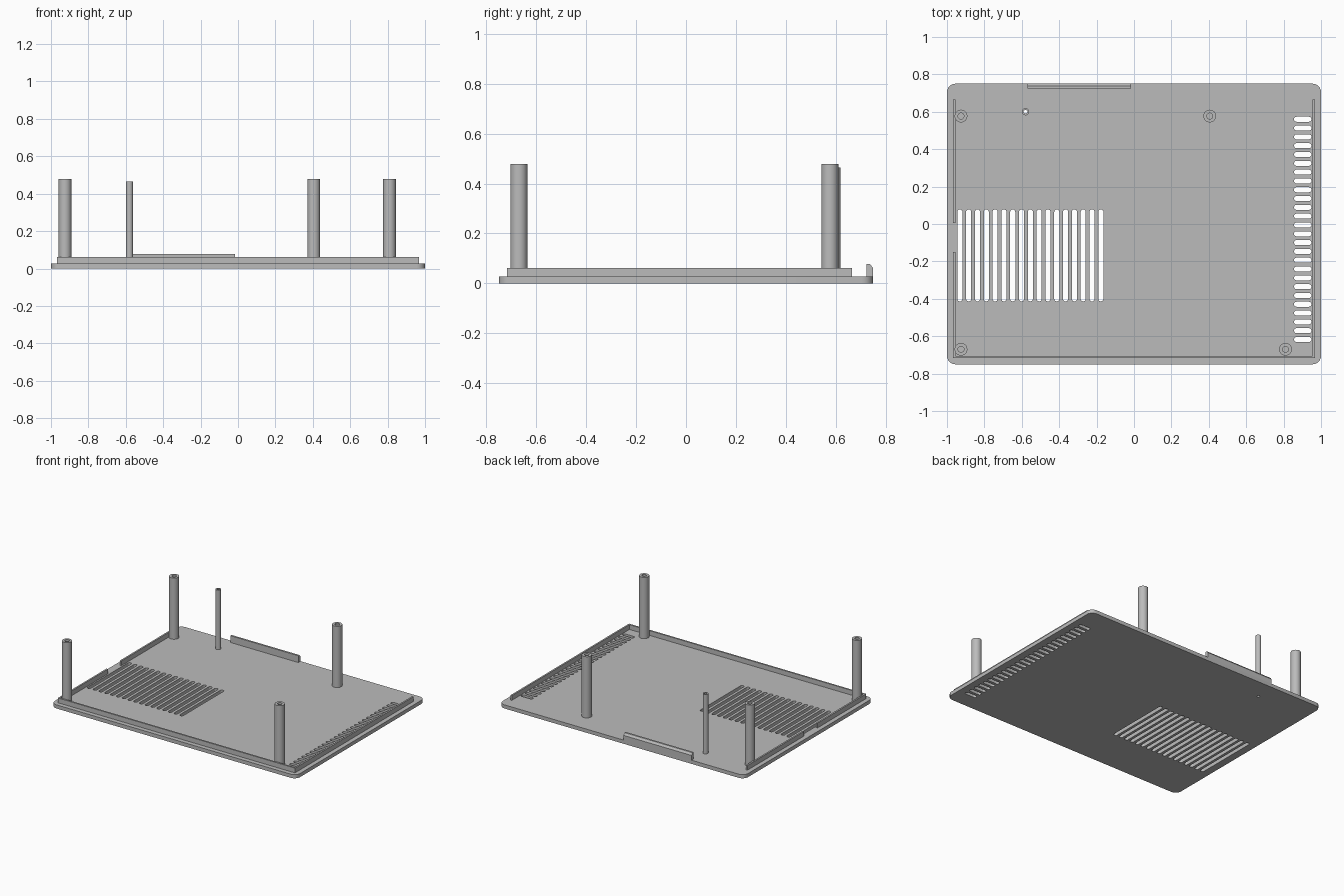
import bpy, bmesh, math
from mathutils import Matrix

cube = bpy.data.objects.get("Cube")
if cube:
    bpy.data.objects.remove(cube)

grey = bpy.data.materials.new("plain grey")
grey.use_nodes = True
grey.diffuse_color = (0.5, 0.5, 0.5, 1)
grey.node_tree.nodes["Principled BSDF"].inputs["Base Color"].default_value = (0.5, 0.5, 0.5, 1)

PLATE_TOP, RIM_TOP, POST_TOP = 0.027, 0.062, 0.478


def rounded(cx, cy, w, h, r, steps=6):
    """Outline of a rectangle with round corners (also slots and circles)."""
    pts = []
    for i, (sx, sy) in enumerate([(1, 1), (-1, 1), (-1, -1), (1, -1)]):
        for k in range(steps + 1):
            a = math.pi / 2 * (i + k / steps)
            pts.append((round(cx + sx * (w / 2 - r) + r * math.cos(a), 5),
                        round(cy + sy * (h / 2 - r) + r * math.sin(a), 5)))
    return list(dict.fromkeys(pts))


def circle(x, y, r):
    return rounded(x, y, 2 * r, 2 * r, r, 8)


def extrude(name, outlines, low, high, axes=Matrix.Identity(4)):
    """Solid from a flat outline with optional holes, between two heights."""
    curve = bpy.data.curves.new(name + "_outline", 'CURVE')
    curve.dimensions = '2D'
    curve.fill_mode = 'BOTH'
    curve.extrude = (high - low) / 2
    for pts in outlines:
        s = curve.splines.new('POLY')
        s.points.add(len(pts) - 1)
        for p, (x, y) in zip(s.points, pts):
            p.co = (x, y, 0, 1)
        s.use_cyclic_u = True
    helper = bpy.data.objects.new(name + "_helper", curve)
    bpy.context.collection.objects.link(helper)
    bpy.context.view_layer.update()
    mesh = bpy.data.meshes.new_from_object(
        helper.evaluated_get(bpy.context.evaluated_depsgraph_get()))
    bpy.data.objects.remove(helper)

    bm = bmesh.new()
    bm.from_mesh(mesh)
    bmesh.ops.remove_doubles(bm, verts=bm.verts, dist=0.00005)
    bmesh.ops.recalc_face_normals(bm, faces=bm.faces)
    bm.transform(axes @ Matrix.Translation((0, 0, (low + high) / 2)))
    bm.to_mesh(mesh)
    bm.free()
    mesh.materials.clear()
    mesh.materials.append(grey)
    obj = bpy.data.objects.new(name, mesh)
    bpy.context.collection.objects.link(obj)
    bpy.ops.object.select_all(action='DESELECT')
    obj.select_set(True)
    bpy.context.view_layer.objects.active = obj
    bpy.ops.object.shade_smooth_by_angle(angle=math.radians(30))
    return obj


# Base plate with two vent groups and a pin hole
PIN = (-0.58, 0.60)
plate = [rounded(0, 0, 2, 1.5, 0.045)]
plate += [rounded(-0.931 + 0.0471 * i, -0.168, 0.027, 0.492, 0.0134) for i in range(17)]
plate += [rounded(0.902, 0.56 - 0.0471 * i, 0.093, 0.027, 0.0134) for i in range(26)]
plate.append(circle(*PIN, 0.01))
extrude("base_plate", plate, 0, PLATE_TOP)

# Raised rim: front and both sides, with a gap on the right side
X, Y, T = 0.967, -0.717, 0.012
extrude("rim", [[(-X, -0.15), (-X, Y), (X, Y), (X, 0.665), (X - T, 0.665),
                 (X - T, Y + T), (T - X, Y + T), (T - X, -0.15)]], PLATE_TOP, RIM_TOP)
extrude("rim_rear_section", [[(-X, 0.005), (T - X, 0.005), (T - X, 0.665), (-X, 0.665)]],
        PLATE_TOP, RIM_TOP)

# Hollow screw posts
posts = {"rear_right": (-0.925, 0.577), "rear_left": (0.405, 0.577),
         "front_right": (-0.925, -0.67), "front_left": (0.81, -0.67)}
for place, (x, y) in posts.items():
    extrude("screw_post_" + place, [circle(x, y, 0.034), circle(x, y, 0.016)],
            PLATE_TOP, POST_TOP)

# Thin hollow pin
extrude("thin_pin", [circle(*PIN, 0.019), circle(*PIN, 0.01)], PLATE_TOP, 0.465)

# Rear tab with a bevelled outer edge, its profile swept along x
along_x = Matrix(((0, 0, 1, 0), (1, 0, 0, 0), (0, 1, 0, 0), (0, 0, 0, 1)))
extrude("rear_tab", [[(0.724, PLATE_TOP), (0.75, PLATE_TOP), (0.75, 0.062),
                      (0.738, 0.077), (0.724, 0.077)]], -0.57, -0.015, along_x)
